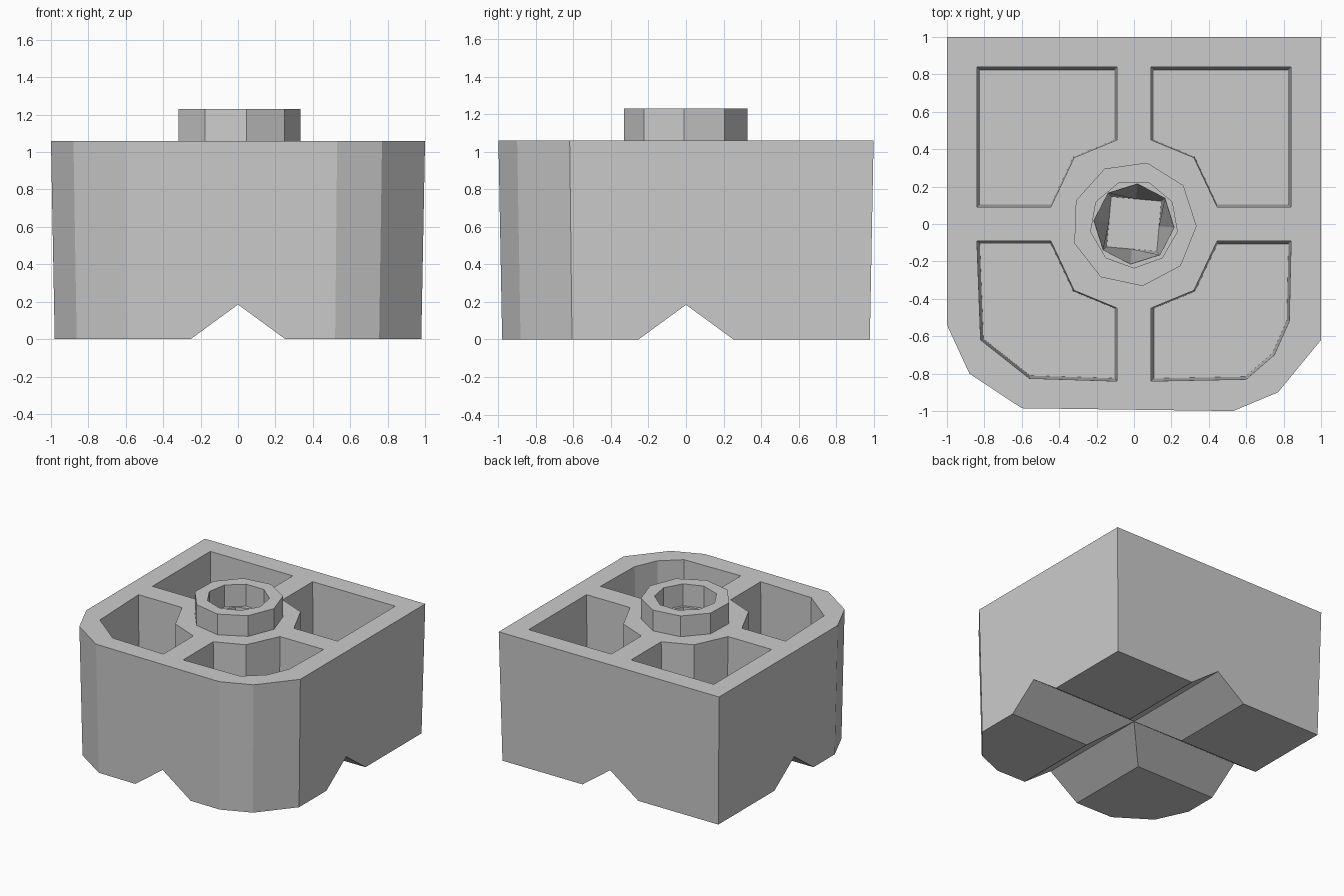
import bpy, bmesh
from math import sin, cos, radians

if "Cube" in bpy.data.objects:
    bpy.data.objects.remove(bpy.data.objects["Cube"])


def loft(name, rings):
    """Closed solid through rings of equal point count, bottom to top."""
    bm = bmesh.new()
    loops = [[bm.verts.new(p) for p in ring] for ring in rings]
    n = len(loops[0])
    bm.faces.new(loops[0])
    bm.faces.new(loops[-1])
    for a, b in zip(loops, loops[1:]):
        for i in range(n):
            j = (i + 1) % n
            bm.faces.new((a[i], a[j], b[j], b[i]))
    bmesh.ops.recalc_face_normals(bm, faces=bm.faces)
    mesh = bpy.data.meshes.new(name)
    bm.to_mesh(mesh)
    bm.free()
    obj = bpy.data.objects.new(name, mesh)
    bpy.context.collection.objects.link(obj)
    return obj


def outline(pts, z, s=1.0):
    cx = sum(p[0] for p in pts) / len(pts)
    cy = sum(p[1] for p in pts) / len(pts)
    return [(cx + (x - cx) * s, cy + (y - cy) * s, z) for x, y in pts]


def ngon(n, r, z, start):
    return [(r * cos(radians(start + 360 * i / n)),
             r * sin(radians(start + 360 * i / n)), z) for i in range(n)]


def combine(target, tool, operation='DIFFERENCE'):
    tool.hide_render = True
    m = target.modifiers.new(tool.name, 'BOOLEAN')
    m.operation, m.object, m.solver = operation, tool, 'EXACT'
    bpy.context.view_layer.objects.active = target
    bpy.ops.object.modifier_apply(modifier=m.name)
    bpy.data.objects.remove(tool)


# Block with square back corners, faceted front corners and slight draft
foot = [(-1, 1), (1, 1), (1, -0.62), (0.77, -0.9), (0.53, -1),
        (-0.6, -0.985), (-0.88, -0.8), (-1, -0.54)]
body = loft("block_body", [[(x * 0.98, y * 0.98, 0) for x, y in foot],
                           [(x, y, 1.06) for x, y in foot]])

# Crossed V grooves underneath
tri = [(-0.39, -0.1), (0.39, -0.1), (0, 0.185)]
combine(body, loft("groove_y", [[(u, y, z) for u, z in tri] for y in (-1.3, 1.3)]))
combine(body, loft("groove_x", [[(x, u, z) for u, z in tri] for x in (-1.3, 1.3)]))

# Four pockets around the central column
hub = [(0.09, 0.84), (0.09, 0.45), (0.32, 0.355), (0.445, 0.09), (0.84, 0.09)]
corners = {(-1, 1): [(0.84, 0.84)],
           (1, 1): [(0.84, 0.84)],
           (-1, -1): [(0.82, 0.62), (0.56, 0.825)],
           (1, -1): [(0.83, 0.52), (0.75, 0.70), (0.6, 0.83)]}
for (sx, sy), corner in corners.items():
    pts = [(sx * x, sy * y) for x, y in hub + corner]
    combine(body, loft("pocket", [outline(pts, 0.3, 0.96),
                                  outline(pts, 1.06, 1.0),
                                  outline(pts, 1.2, 1.0)]))

# Raised nine-sided collar
combine(body, loft("collar", [ngon(9, 0.335, 0.9, 278),
                              ngon(9, 0.335, 1.23, 278)]), 'UNION')

# Stepped bore: wide mouth, then a narrowing hole with a square floor
combine(body, loft("bore_mouth", [ngon(9, 0.235, 1.05, 270),
                                  ngon(9, 0.235, 1.3, 270)]))
sq = ngon(4, 0.19, 0.3, -50)
square = []
for a, b in zip(sq, sq[1:] + sq[:1]):
    square += [a, ((a[0] + b[0]) / 2, (a[1] + b[1]) / 2, 0.3)]
combine(body, loft("bore_lower", [square, ngon(8, 0.215, 1.04, -50),
                                  ngon(8, 0.215, 1.1, -50)]))
